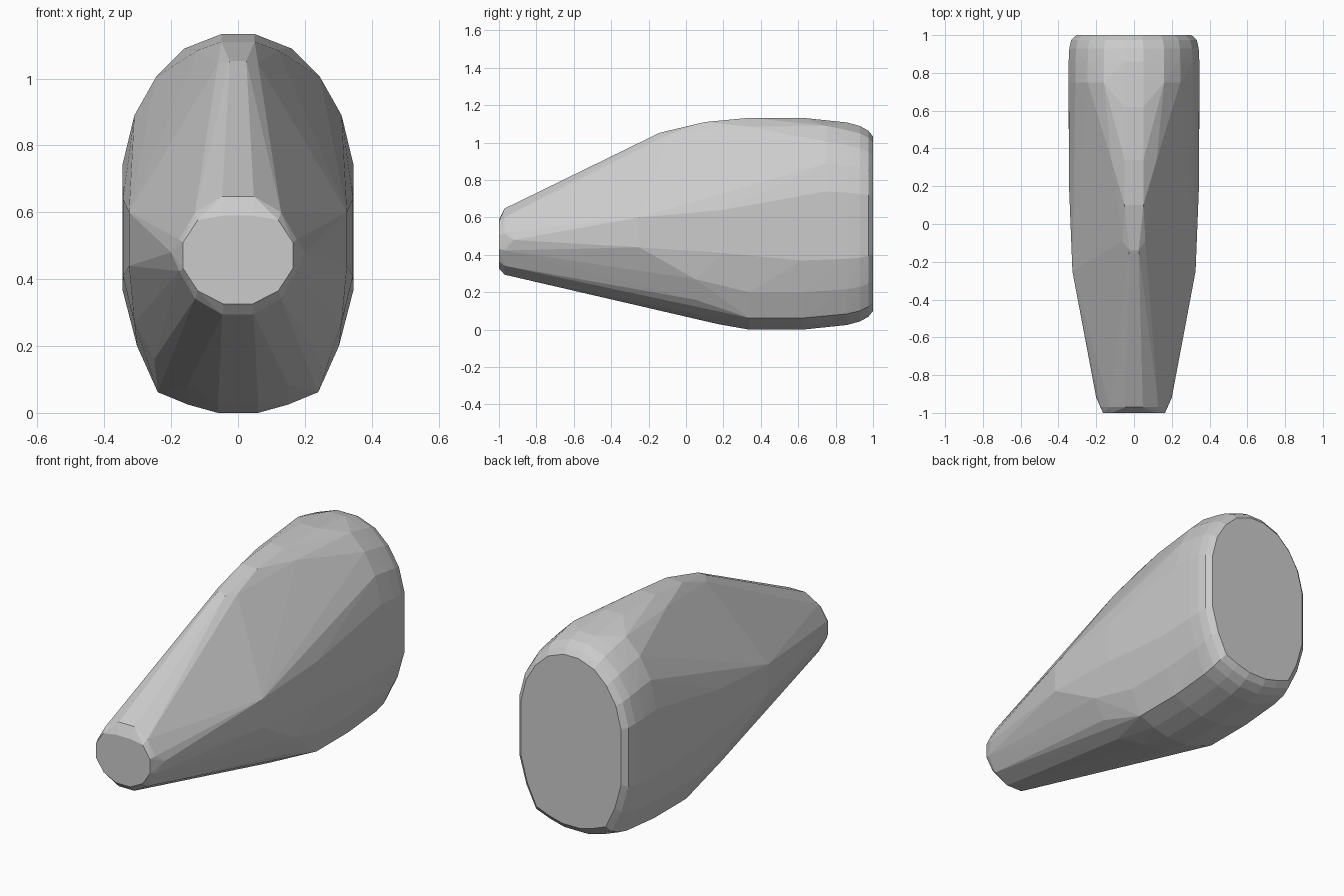
import bpy, bmesh
from math import sin, cos, radians

if "Cube" in bpy.data.objects:
    bpy.data.objects.remove(bpy.data.objects["Cube"])

bm = bmesh.new()


def pair(x, y, z):
    """Add a point and its mirror image."""
    for side in (-1, 1):
        bm.verts.new((side * x, y, z))


# Half outline of the deep rear section, bottom to top
HEIGHT = 1.133
outline = [(.06, 0), (.15, .025), (.24, .062), (.302, .2), (.346, .37),
           (.346, .74), (.31, .89), (.245, 1.005), (.16, 1.09), (.05, HEIGHT)]


def section(y, scale, bottom, top, part=slice(None)):
    for x, z in outline[part]:
        pair(x * scale, y, bottom + z / HEIGHT * (top - bottom))


# Belly, sides and crown
section(.34, 1, 0, HEIGHT, slice(0, 4))
section(.62, 1, 0, HEIGHT, slice(0, 5))
section(.75, 1, 0, HEIGHT, slice(5, 9))
for y in (.34, .62):
    pair(.05, y, HEIGHT)

# Rounded rear rim and flat end
for y, scale, inset in ((.86, 1, .025), (.93, .99, .044), (.975, .96, .069), (1, .88, .1)):
    section(y, scale, inset, HEIGHT - inset)

# Blunt round nose with a flat end
for y, rx, rz, top in ((-1, .17, .15, .59), (-.97, .182, .183, .65)):
    for angle in range(15, 180, 30):
        pair(rx * sin(radians(angle)), y, min(top, .471 + rz * cos(radians(angle))))

# Shoulder corners, top ridge and underside where the taper begins
for point in ((.2, -.92, .48), (.326, -.25, .6), (.326, -.25, .44),
              (.344, .2, .64), (.344, .2, .41),
              (.025, -.14, 1.053), (.06, -.09, 1.045), (.05, .1, 1.11),
              (.12, .34, 1.085), (.05, .05, .06), (.15, .05, .085),
              (.25, .05, .16), (.31, .05, .27), (.06, .17, .03)):
    pair(*point)

# Wrap the points in a faceted skin
hull = bmesh.ops.convex_hull(bm, input=bm.verts[:])
loose = {g for g in hull["geom_interior"] + hull["geom_unused"]
         if isinstance(g, bmesh.types.BMVert)}
bmesh.ops.delete(bm, geom=list(loose), context='VERTS')
bmesh.ops.dissolve_limit(bm, angle_limit=.01, verts=bm.verts[:], edges=bm.edges[:])
bmesh.ops.recalc_face_normals(bm, faces=bm.faces[:])

mesh = bpy.data.meshes.new("tapered_body")
bm.to_mesh(mesh)
bm.free()
bpy.context.collection.objects.link(bpy.data.objects.new("tapered_body", mesh))
